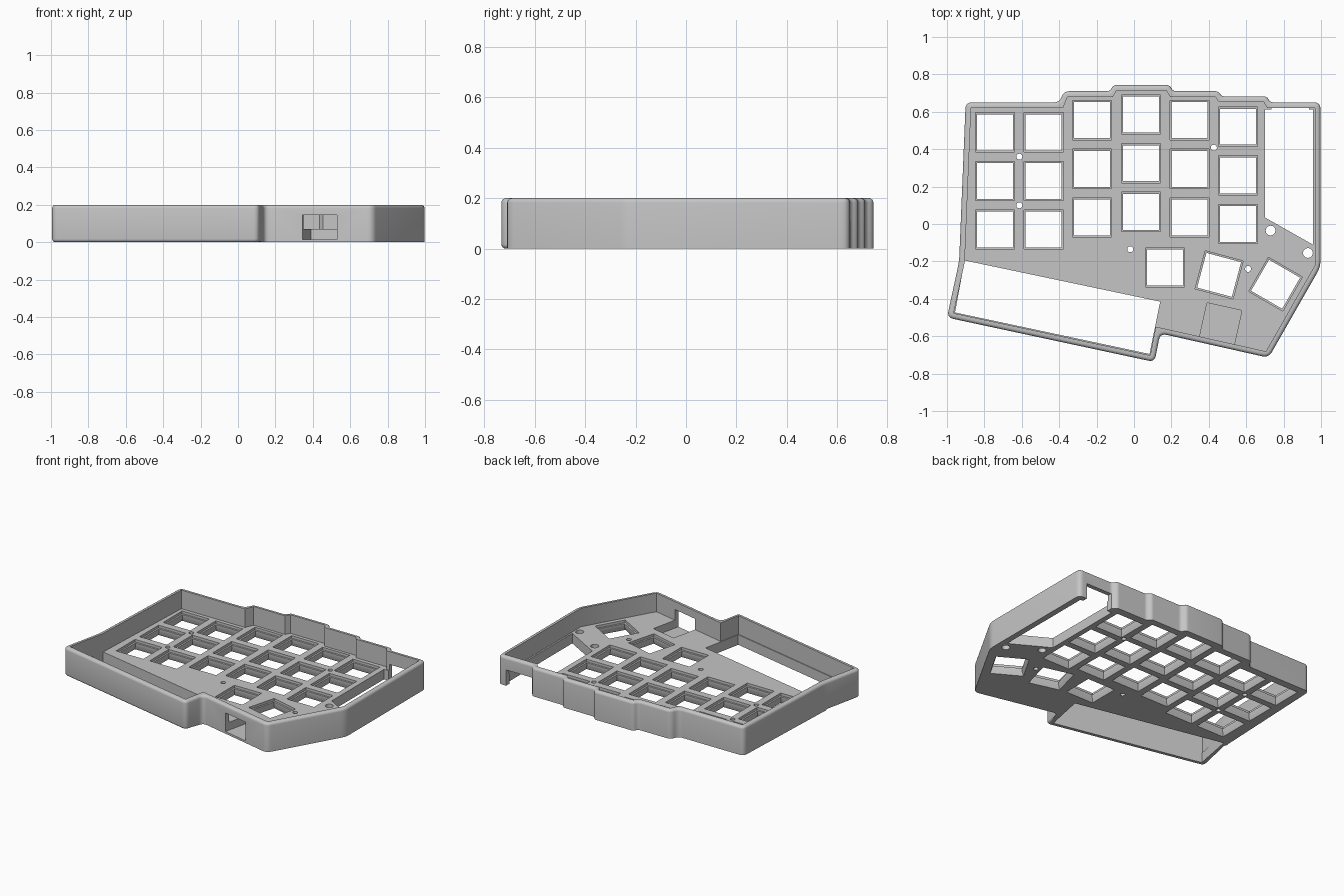
import bpy
import bmesh
import math
from mathutils import Vector, Matrix

HEIGHT = 0.2
PLATE = 0.07
WALL = 0.03

if "Cube" in bpy.data.objects:
    bpy.data.objects.remove(bpy.data.objects["Cube"], do_unlink=True)

grey = bpy.data.materials.new("case grey")
grey.use_nodes = True
grey.diffuse_color = (0.56, 0.56, 0.56, 1)
grey.node_tree.nodes["Principled BSDF"].inputs["Base Color"].default_value = (0.56, 0.56, 0.56, 1)


def inset(pts, depth):
    """Move a clockwise outline inward; depth is a function of the point."""
    out = []
    for i, p in enumerate(pts):
        a = (p - pts[i - 1]).normalized()
        b = (pts[(i + 1) % len(pts)] - p).normalized()
        n1, n2 = Vector((a.y, -a.x)), Vector((b.y, -b.x))
        out.append(p + (n1 + n2) * depth(p) / (1 + n1.dot(n2)))
    return out


def fillet(pts, size, steps=5):
    """Round every corner of an outline."""
    out = []
    for i, p in enumerate(pts):
        a, b = pts[i - 1] - p, pts[(i + 1) % len(pts)] - p
        t = min(size, 0.45 * a.length, 0.45 * b.length)
        start, end = p + a.normalized() * t, p + b.normalized() * t
        for s in range(steps + 1):
            k = s / steps
            out.append(start * (1 - k) ** 2 + p * 2 * k * (1 - k) + end * k * k)
    return out


def solid(name, rings):
    """Closed solid through clockwise (outline, height) rings, bottom to top."""
    bm = bmesh.new()
    rows = [[bm.verts.new((p[0], p[1], z)) for p in pts] for pts, z in rings]
    bm.faces.new(rows[0])
    bm.faces.new(rows[-1][::-1])
    n = len(rows[0])
    for lo, hi in zip(rows, rows[1:]):
        for i in range(n):
            j = (i + 1) % n
            bm.faces.new((lo[j], lo[i], hi[i], hi[j]))
    mesh = bpy.data.meshes.new(name)
    bm.to_mesh(mesh)
    bm.free()
    obj = bpy.data.objects.new(name, mesh)
    bpy.context.collection.objects.link(obj)
    mesh.materials.append(grey)
    return obj


def cut(rings):
    """Subtract one temporary cutter from the case and discard it."""
    cutter = solid("cutter", rings)
    cutter.hide_render = True
    mod = case.modifiers.new("cut", 'BOOLEAN')
    mod.operation = 'DIFFERENCE'
    mod.solver = 'EXACT'
    mod.object = cutter
    bpy.context.view_layer.objects.active = case
    bpy.ops.object.modifier_apply(modifier=mod.name)
    bpy.data.objects.remove(cutter, do_unlink=True)


def square(x, y, size, degrees):
    turn = Matrix.Rotation(math.radians(degrees), 2)
    return [Vector((x, y)) + turn @ Vector((sx * size / 2, sy * size / 2))
            for sx, sy in ((-1, -1), (-1, 1), (1, 1), (1, -1))]


# Outer body with a rounded top rim; the front left bay is rounded underneath too
outline = [Vector(p) for p in (
    (-0.90, 0.65), (-0.40, 0.65), (-0.375, 0.71), (-0.13, 0.71), (-0.11, 0.743),
    (0.19, 0.743), (0.21, 0.71), (0.45, 0.71), (0.47, 0.682), (0.71, 0.682),
    (0.73, 0.65), (0.997, 0.65), (0.997, -0.23), (0.72, -0.715), (0.14, -0.585),
    (0.11, -0.738), (-1.0, -0.5), (-0.935, -0.2))]
rounded = fillet(outline, 0.035)
ROUND = 0.018


def bay_only(p, d):
    return d if p.x < 0.13 and p.y < -0.22 else 0.0


rings = []
for i in range(5):
    a = math.radians(90 * i / 4)
    d, z = ROUND * (1 - math.sin(a)), ROUND * (1 - math.cos(a))
    rings.append((inset(rounded, lambda p: bay_only(p, d)), z))
for i in range(5):
    a = math.radians(90 * i / 4)
    d, z = ROUND * (1 - math.cos(a)), HEIGHT - ROUND * (1 - math.sin(a))
    rings.append((inset(rounded, lambda p: d), z))
case = solid("keyboard_case", rings)

# Tray above the switch plate
inner = inset(outline, lambda p: WALL)
cut([(inner, PLATE), (inner, HEIGHT + 0.1)])

# Key openings: six staggered columns and three thumb keys
PITCH = 0.26
columns = ((-0.743, 0.49), (-0.483, 0.49), (-0.225, 0.555),
           (0.037, 0.585), (0.297, 0.555), (0.556, 0.52))
keys = [(x, top - PITCH * r, 0) for x, top in columns for r in range(3)]
keys += [(0.166, -0.232, 0), (0.455, -0.272, -15), (0.757, -0.322, -30)]
for x, y, turn in keys:
    cut([(square(x, y, s, turn), z) for s, z in (
        (0.222, -0.01), (0.192, 0.03), (0.192, 0.05), (0.21, 0.052), (0.21, 0.1))])

# Screw holes
for x, y, r in ((-0.613, 0.36, 0.016), (-0.613, 0.10, 0.016), (0.427, 0.408, 0.016),
                (-0.02, -0.135, 0.016), (0.61, -0.24, 0.016),
                (0.73, -0.035, 0.026), (0.93, -0.155, 0.026)):
    ring = [(x + r * math.cos(k * math.pi / 12), y - r * math.sin(k * math.pi / 12))
            for k in range(24)]
    cut([(ring, -0.02), (ring, 0.1)])

# Battery bay and controller bay
for bay in (((-0.905, -0.195), (0.14, -0.415), (0.083, -0.695), (-0.957, -0.473)),
            ((0.70, 0.612), (0.956, 0.612), (0.956, -0.11), (0.70, 0.035))):
    cut([(bay, -0.02), (bay, 0.1)])

# Cable notch under the back wall
notch = ((0.735, 0.58), (0.735, 0.75), (0.935, 0.75), (0.935, 0.58))
cut([(notch, -0.02), (notch, 0.11)])

# Socket pocket running out through the front wall
turn = Matrix.Rotation(math.radians(-12.5), 2)
pocket = [Vector((0.463, -0.535)) + turn @ Vector(p)
          for p in ((-0.095, -0.25), (-0.095, 0.095), (0.095, 0.095), (0.095, -0.25))]
cut([(pocket, 0.015), (pocket, 0.145)])

bpy.ops.object.select_all(action='DESELECT')
case.select_set(True)
bpy.context.view_layer.objects.active = case
bpy.ops.object.shade_smooth_by_angle(angle=math.radians(30))
